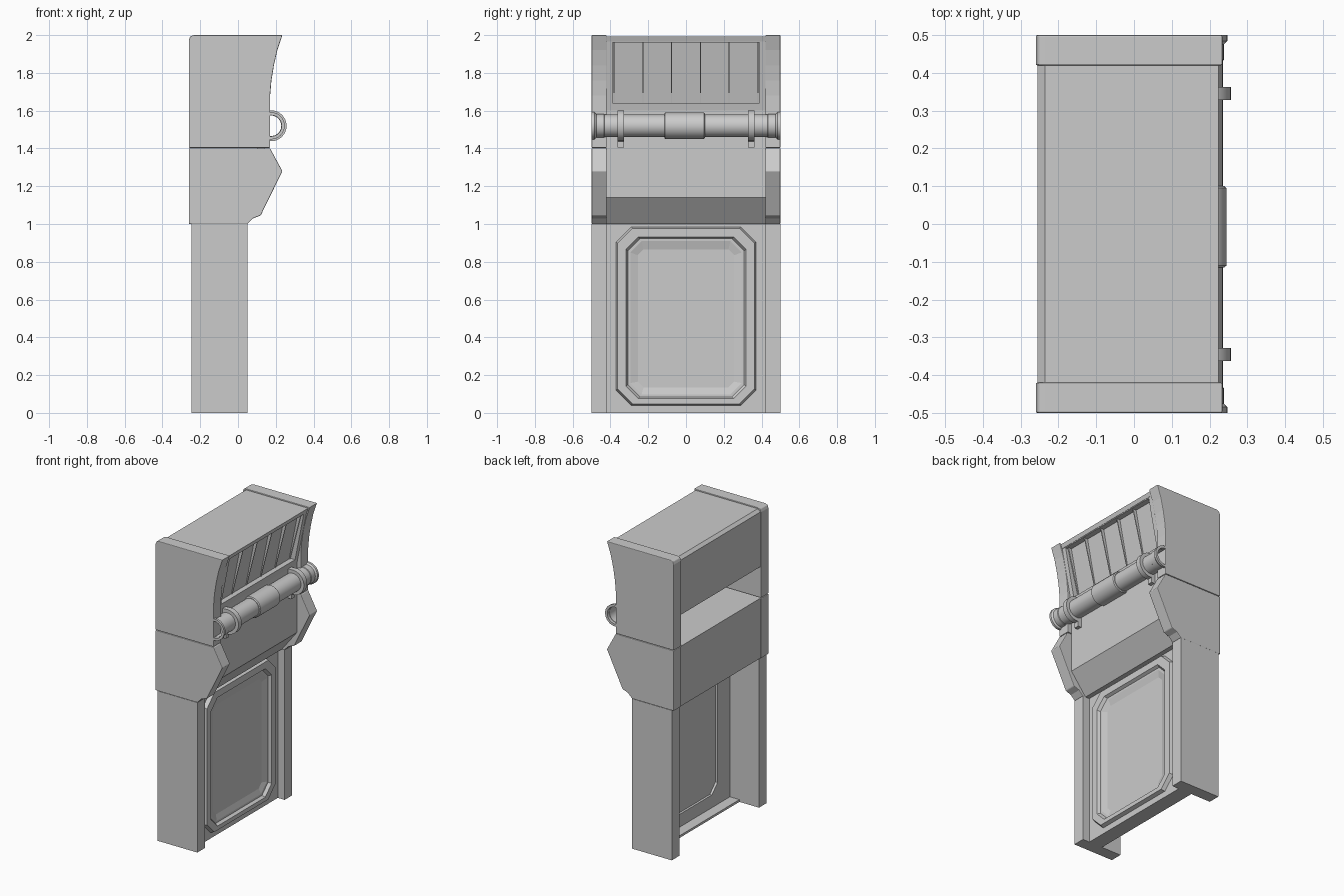
import bpy
import bmesh
import math

if "Cube" in bpy.data.objects:
    bpy.data.objects.remove(bpy.data.objects["Cube"])

grey = bpy.data.materials.new("plain grey")
grey.use_nodes = True
grey.diffuse_color = (0.6, 0.6, 0.6, 1)
grey.node_tree.nodes["Principled BSDF"].inputs["Base Color"].default_value = (0.6, 0.6, 0.6, 1)


def finish(bm, name, bevel=0):
    bmesh.ops.remove_doubles(bm, verts=bm.verts, dist=0.0001)
    bmesh.ops.recalc_face_normals(bm, faces=bm.faces)
    mesh = bpy.data.meshes.new(name)
    bm.to_mesh(mesh)
    bm.free()
    mesh.materials.append(grey)
    obj = bpy.data.objects.new(name, mesh)
    bpy.context.collection.objects.link(obj)
    if bevel:
        mod = obj.modifiers.new("edge bevel", "BEVEL")
        mod.width = bevel
        mod.segments = 2
    return obj


def prism(name, profile, y0, y1, bevel=0):
    """Extrude an (x, z) profile from y0 to y1."""
    bm = bmesh.new()
    face = bm.faces.new([bm.verts.new((x, y0, z)) for x, z in profile])
    new = bmesh.ops.extrude_face_region(bm, geom=[face])["geom"]
    moved = [v for v in new if isinstance(v, bmesh.types.BMVert)]
    bmesh.ops.translate(bm, verts=moved, vec=(0, y1 - y0, 0))
    return finish(bm, name, bevel)


def box(name, x0, x1, y0, y1, z0, z1, bevel=0):
    return prism(name, [(x0, z0), (x1, z0), (x1, z1), (x0, z1)], y0, y1, bevel)


def octagon(x, half, z0, z1, cut):
    return [(x, -half + cut, z0), (x, half - cut, z0), (x, half, z0 + cut), (x, half, z1 - cut),
            (x, half - cut, z1), (x, -half + cut, z1), (x, -half, z1 - cut), (x, -half, z0 + cut)]


def loft(name, loops, capped):
    bm = bmesh.new()
    rings = [[bm.verts.new(p) for p in loop] for loop in loops]
    n = len(rings[0])
    pairs = list(zip(rings, rings[1:]))
    if capped:
        bm.faces.new(rings[0])
        bm.faces.new(rings[-1])
    else:
        pairs.append((rings[-1], rings[0]))
    for a, b in pairs:
        for i in range(n):
            j = (i + 1) % n
            quad = []
            for v in (a[i], a[j], b[j], b[i]):
                if v.co not in [q.co for q in quad]:
                    quad.append(v)
            if len(quad) > 2:
                bm.faces.new(quad)
    return finish(bm, name)


def tube(name, outline, inner):
    """Hollow turned part along y; outline holds (y, radius) pairs."""
    ends = [(outline[-1][0], inner), (outline[0][0], inner)]
    loops = [[(0.175 + r * math.cos(k * math.pi / 16), y, 1.52 + r * math.sin(k * math.pi / 16))
              for k in range(32)] for y, r in outline + ends]
    obj = loft(name, loops, False)
    bpy.ops.object.select_all(action="DESELECT")
    obj.select_set(True)
    bpy.context.view_layer.objects.active = obj
    bpy.ops.object.shade_smooth_by_angle(angle=math.radians(35))


# Side walls: leg, angled middle and curved head on each side
middle = [(-0.26, 1.0), (0.05, 1.0), (0.08, 1.03), (0.12, 1.045), (0.235, 1.28), (0.17, 1.4), (-0.26, 1.4)]
head = [(-0.26, 1.403), (0.17, 1.403), (0.17, 1.68), (0.177, 1.76), (0.19, 1.84), (0.208, 1.92),
        (0.235, 2.0), (-0.235, 2.0), (-0.253, 1.993), (-0.26, 1.975)]
for side, s in (("right", -1), ("left", 1)):
    prism(side + "_leg", [(-0.245, 0), (0.05, 0), (0.05, 1), (-0.245, 1)], s * 0.42, s * 0.5)
    prism(side + "_middle_wall", middle, s * 0.42, s * 0.5, 0.004)
    prism(side + "_head_wall", head, s * 0.42, s * 0.5, 0.004)

# Lower door with raised ring, groove and sunken panel
loft("door", [
    octagon(-0.015, 0.255, 0.135, 0.865, 0.03),
    octagon(-0.015, 0.29, 0.1, 0.9, 0.06),
    octagon(-0.03, 0.29, 0.1, 0.9, 0.06),
    octagon(-0.03, 0.42, 0, 1, 0),
    octagon(0, 0.42, 0, 1, 0),
    octagon(0, 0.37, 0.04, 0.985, 0.08),
    octagon(0.025, 0.362, 0.048, 0.977, 0.078),
    octagon(0.025, 0.318, 0.075, 0.932, 0.066),
    octagon(0.006, 0.308, 0.085, 0.922, 0.064),
    octagon(0.006, 0.295, 0.098, 0.909, 0.06),
    octagon(-0.005, 0.255, 0.135, 0.865, 0.03)], True)
box("base_plate", -0.1, -0.01, -0.42, 0.42, 0, 0.015)

# Middle body
prism("middle_body", [(-0.255, 1.0), (0.03, 1.0), (0.14, 1.14), (0.14, 1.4), (-0.255, 1.4)], -0.42, 0.42)

# Head shell, open at the lower back
prism("top_and_back", [(-0.255, 1.61), (-0.235, 1.61), (-0.235, 1.965), (0.215, 1.965), (0.224, 1.992),
                       (-0.235, 1.992), (-0.255, 1.975)], -0.42, 0.42)
box("front_strip", 0.1, 0.14, -0.42, 0.42, 1.4, 1.6)


# Slanted display with a raised border and dividers
def slant(z):
    return 0.14 + (z - 1.6) * 0.2


def slanted(z0, z1, deep, low, high):
    return [(slant(z0) - deep, z0), (slant(z0) + low, z0), (slant(z1) + high, z1), (slant(z1) - deep, z1)]


prism("display", slanted(1.6, 1.97, 0.06, -0.035, -0.035), -0.42, 0.42)
prism("display_sill", slanted(1.6, 1.64, 0.05, 0, 0), -0.42, 0.42)
prism("display_header", slanted(1.96, 1.985, 0.05, 0, 0), -0.42, 0.42)
for s in (-1, 1):
    prism("display_border", slanted(1.6, 1.97, 0.05, 0, 0), s * 0.39, s * 0.42)
for i in range(6):
    y = -0.38 + i * 0.152
    prism("divider", slanted(1.64, 1.96, 0.04, -0.03, -0.012), y - 0.003, y + 0.003)

# Handrail with sleeve, clamps and flared ends
tube("rail", [(-0.48, 0.06), (0.48, 0.06)], 0.054)
tube("rail_sleeve", [(-0.115, 0.064), (-0.11, 0.07), (0.095, 0.07), (0.1, 0.064)], 0.058)
for s in (-1, 1):
    tube("rail_end", [(s * 0.43, 0.058), (s * 0.435, 0.063), (s * 0.475, 0.063), (s * 0.485, 0.072),
                      (s * 0.5, 0.072)], 0.056)
    tube("rail_clamp", [(s * 0.328, 0.082), (s * 0.362, 0.082)], 0.058)
    box("clamp_foot", 0.13, 0.165, s * 0.328, s * 0.362, 1.405, 1.6)
